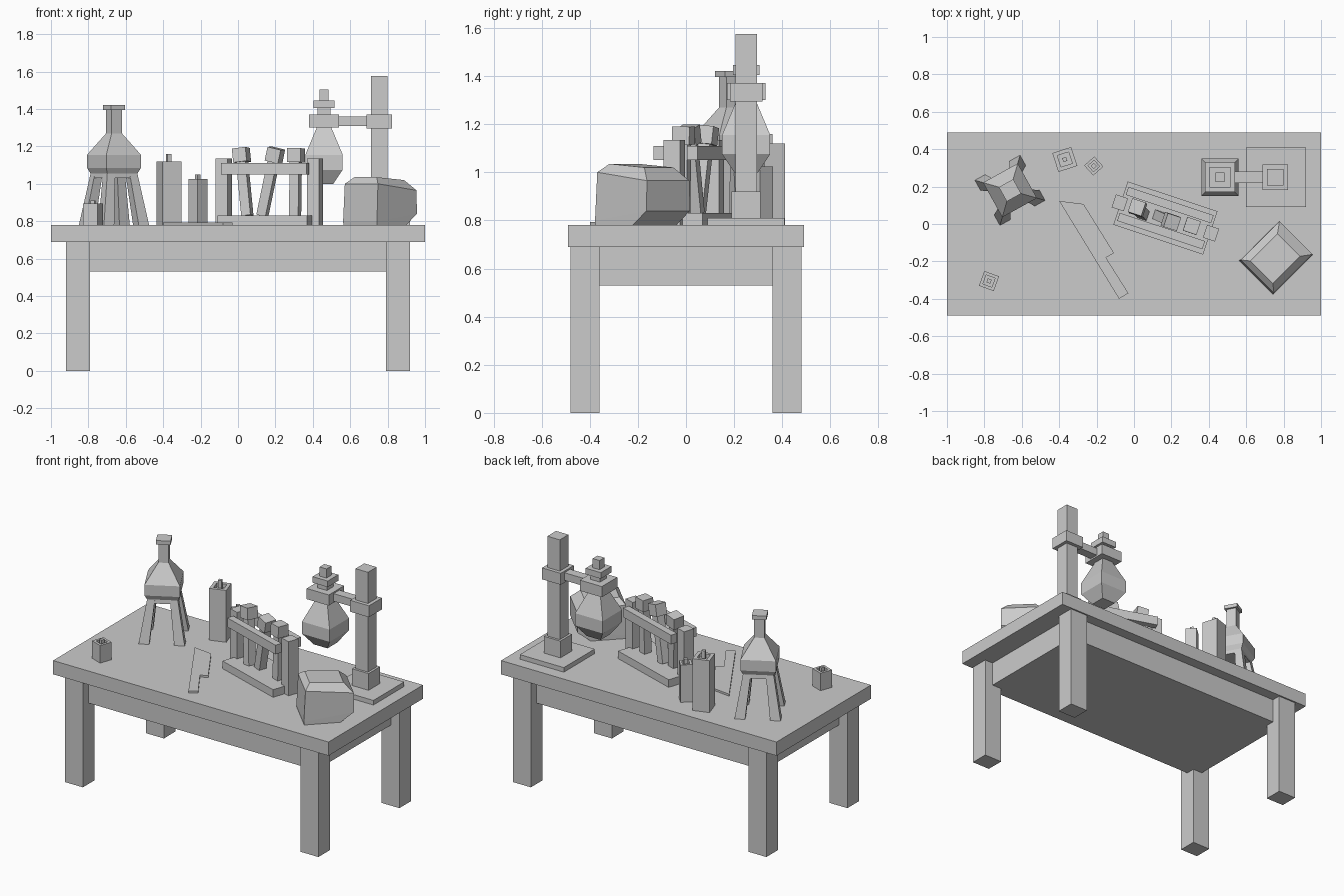
import bpy, bmesh, math
from mathutils import Vector, Matrix, Quaternion

if "Cube" in bpy.data.objects:
    bpy.data.objects.remove(bpy.data.objects["Cube"])

TOP = 0.78  # height of the table surface


def loft(name, rings, matrix=Matrix()):
    """Skin a stack of equal-count point loops and cap both ends."""
    bm = bmesh.new()
    loops = [[bm.verts.new(matrix @ Vector(p)) for p in r] for r in rings]
    n = len(loops[0])
    for lo, hi in zip(loops, loops[1:]):
        for i in range(n):
            bm.faces.new((lo[i], lo[(i + 1) % n], hi[(i + 1) % n], hi[i]))
    bm.faces.new(loops[0][::-1])
    bm.faces.new(loops[-1])
    bmesh.ops.recalc_face_normals(bm, faces=bm.faces[:])
    mesh = bpy.data.meshes.new(name)
    bm.to_mesh(mesh)
    bm.free()
    ob = bpy.data.objects.new(name, mesh)
    bpy.context.collection.objects.link(ob)
    return ob


def rect(x0, x1, y0, y1, z):
    return [(x0, y0, z), (x1, y0, z), (x1, y1, z), (x0, y1, z)]


def box(name, x0, x1, y0, y1, z0, z1, matrix=Matrix()):
    return loft(name, [rect(x0, x1, y0, y1, z0), rect(x0, x1, y0, y1, z1)], matrix)


def square_stack(name, profile, matrix):
    """Four-sided turned shape from (half width, height) pairs."""
    return loft(name, [rect(-h, h, -h, h, z) for h, z in profile], matrix)


def place(x, y, degrees=0, z=0):
    return Matrix.Translation((x, y, z)) @ Matrix.Rotation(math.radians(degrees), 4, 'Z')


# Table
box("table_top", -1, 1, -0.49, 0.49, 0.69, TOP)
box("table_apron", -0.86, 0.86, -0.42, 0.42, 0.53, 0.69)
for sx in (-1, 1):
    for sy in (-1, 1):
        box("table_leg", -0.065, 0.065, -0.06, 0.06, 0, 0.69, place(sx * 0.855, sy * 0.42))

# Retort stand with clamp
box("stand_base", 0.60, 0.92, 0.09, 0.41, TOP, 0.81)
stand = place(0.755, 0.25)
square_stack("stand_socket", [(0.06, 0.81), (0.06, 0.92)], stand)
square_stack("stand_pole", [(0.045, 0.81), (0.045, 1.575)], stand)
square_stack("stand_collar", [(0.068, 1.295), (0.068, 1.37)], stand)
box("clamp_arm", 0.52, 0.70, 0.22, 0.28, 1.31, 1.36)

# Hanging flask
hang = place(0.46, 0.25)
square_stack("clamp_ring", [(0.08, 1.30), (0.08, 1.37)], hang)
square_stack("hanging_flask", [(0.05, 1.0), (0.1, 1.075), (0.1, 1.155),
                               (0.035, 1.31), (0.035, 1.405)], hang)
square_stack("hanging_flask_lip", [(0.055, 1.405), (0.055, 1.445)], hang)
square_stack("hanging_flask_stopper", [(0.025, 1.445), (0.025, 1.505)], hang)

# Standing flask on a four-legged trivet
trivet = place(-0.663, 0.18, 29)
square_stack("trivet_plate", [(0.095, 1.03), (0.092, 1.055)], trivet)
for i in range(4):
    loft("trivet_leg", [rect(0.075, 0.138, 0.075, 0.138, TOP),
                        rect(0.045, 0.092, 0.045, 0.092, 1.055)],
         trivet @ Matrix.Rotation(i * math.pi / 2, 4, 'Z'))
square_stack("flask", [(0.092, 1.055), (0.106, 1.085), (0.106, 1.155),
                       (0.031, 1.27), (0.031, 1.40)], trivet)
square_stack("flask_lip", [(0.044, 1.395), (0.044, 1.42)], trivet)

# Candles with hollow tops and wicks
for x, y, rot, half, top, wick in ((-0.775, -0.305, -20, 0.042, 0.895, 0.91),
                                   (-0.37, 0.345, 18, 0.053, 1.12, 1.16),
                                   (-0.215, 0.31, 42, 0.036, 1.025, 1.05)):
    m = place(x, y, rot)
    square_stack("candle", [(half, TOP), (half, top), (half * 0.6, top),
                            (half * 0.6, top - 0.025)], m)
    square_stack("candle_wick", [(0.011, top - 0.03), (0.011, wick)], m)

# Knife lying flat
outline = [(-0.40, 0.123), (-0.08, -0.40), (-0.03, -0.37),
           (-0.15, -0.18), (-0.107, -0.155), (-0.27, 0.107)]
loft("knife", [[(x, y, z) for x, y in outline] for z in (TOP, 0.793)])

# Test tube rack
rack = place(0.168, 0.032, -18.4)
box("rack_base", -0.253, 0.253, -0.122, 0.122, TOP, 0.83, rack)
for s in (-1, 1):
    box("rack_rail", -0.24, 0.24, -0.0225, 0.0225, 1.05, 1.11,
        rack @ Matrix.Translation((0, s * 0.073, 0)))
    box("rack_post", -0.034, 0.034, -0.036, 0.036, TOP, 1.135,
        rack @ Matrix.Translation((s * 0.257, 0, 0)))

# Leaning stoppered tubes
for foot, head in (((0.05, 0.05, 0.83), (0.015, 0.09, 1.19)),
                   ((0.13, 0.045, 0.83), (0.205, 0.01, 1.19)),
                   ((0.305, -0.015, 0.83), (0.31, -0.01, 1.19))):
    axis = Vector(head) - Vector(foot)
    tilt = Vector((0, 0, 1)).rotation_difference(axis).to_matrix().to_4x4()
    m = Matrix.Translation(foot) @ tilt @ Matrix.Rotation(math.radians(-18.4), 4, 'Z')
    square_stack("test_tube", [(0.026, 0), (0.026, axis.length - 0.07)], m)
    square_stack("tube_stopper", [(0.038, axis.length - 0.075), (0.038, axis.length)], m)


# Lumpy block in the front corner, local x running towards the back right
def lump_ring(x0, x1, h, z0, z1):
    return [(x0, -h, z0), (x1, -h, z1), (x1, h, z1), (x0, h, z0)]


loft("lumpy_block", [lump_ring(-0.15, 0.07, 0.128, 0.78, 0.78),
                     lump_ring(-0.152, 0.15, 0.128, 0.80, 0.84),
                     lump_ring(-0.142, 0.15, 0.125, 1.0, 0.965),
                     lump_ring(-0.11, 0.095, 0.085, 1.035, 1.02)], place(0.76, -0.18, 45))
